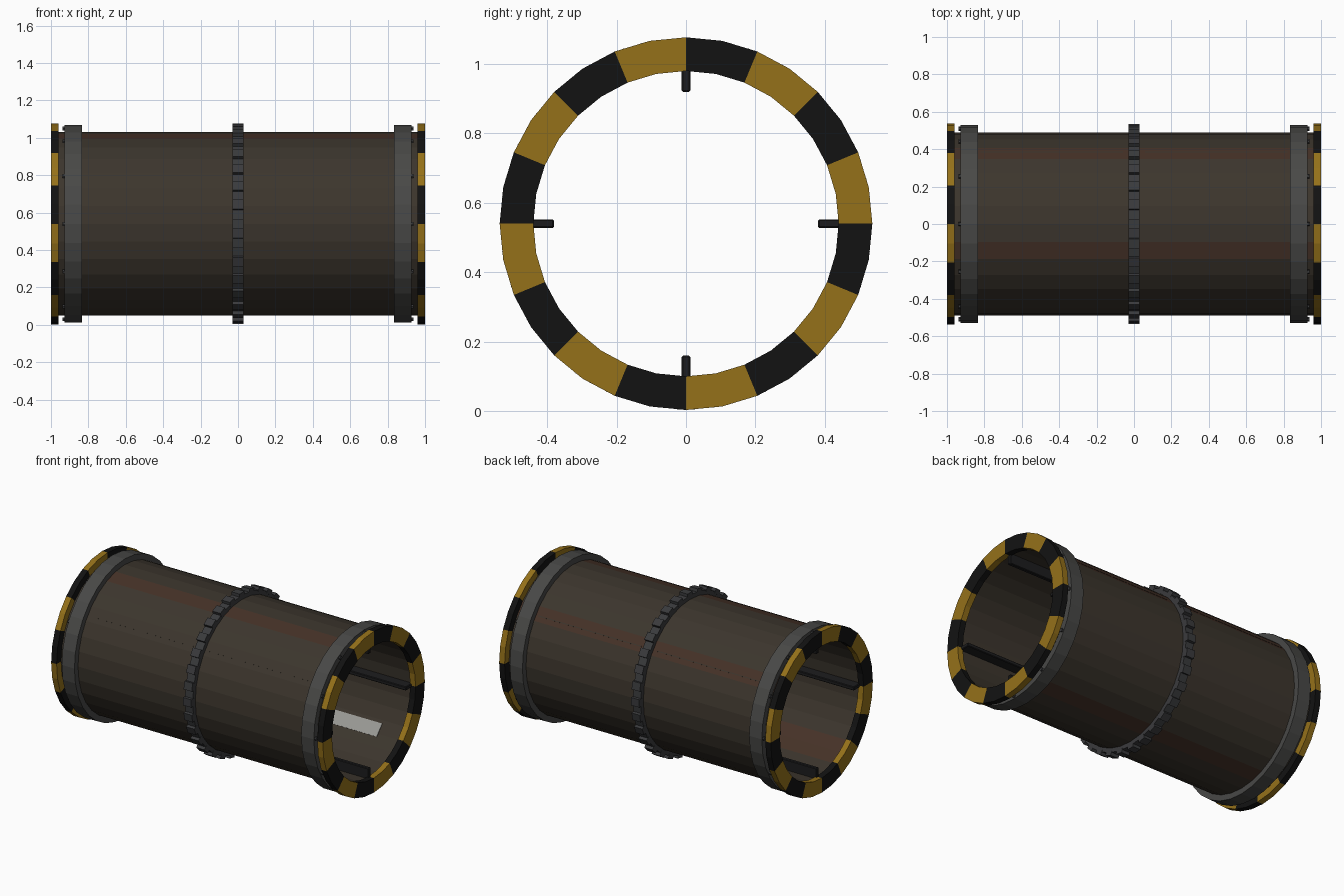
import bpy, bmesh
from math import cos, sin, pi, radians
from mathutils import Matrix, Vector

if "Cube" in bpy.data.objects:
    bpy.data.objects.remove(bpy.data.objects["Cube"])

CZ = 0.54      # height of the pipe axis
N = 32         # sides of every round part


def mat(name, r, g, b):
    m = bpy.data.materials.new(name)
    m.diffuse_color = (r, g, b, 1)
    m.use_nodes = True
    m.node_tree.nodes["Principled BSDF"].inputs["Base Color"].default_value = m.diffuse_color
    return m


SHELL = mat("shell_brown", 0.045, 0.036, 0.026)
RUST = mat("rust_brown", 0.060, 0.031, 0.020)
STEEL = mat("dark_steel", 0.065, 0.065, 0.062)
IRON = mat("band_iron", 0.042, 0.043, 0.046)
YELLOW = mat("hazard_yellow", 0.30, 0.165, 0.010)
BLACK = mat("hazard_black", 0.006, 0.006, 0.006)
RAIL = mat("rail_black", 0.012, 0.012, 0.013)
LIGHT = mat("light_panel", 0.32, 0.32, 0.30)


def finish(name, bm, mats):
    bmesh.ops.recalc_face_normals(bm, faces=bm.faces)
    me = bpy.data.meshes.new(name)
    bm.to_mesh(me)
    bm.free()
    for m in mats:
        me.materials.append(m)
    ob = bpy.data.objects.new(name, me)
    bpy.context.collection.objects.link(ob)
    return ob


def tube(name, x0, x1, r_in, r_out, mats, pick=lambda k, side: 0):
    """Hollow ring along x; pick(facet, side) chooses the material slot."""
    bm = bmesh.new()
    prof = [(x0, r_out), (x1, r_out), (x1, r_in), (x0, r_in)]
    rings = [[bm.verts.new((x, r * cos(2 * pi * k / N), CZ + r * sin(2 * pi * k / N)))
              for x, r in prof] for k in range(N)]
    for k in range(N):
        a, b = rings[k], rings[(k + 1) % N]
        for s in range(4):
            t = (s + 1) % 4
            f = bm.faces.new((a[s], a[t], b[t], b[s]))
            f.material_index = pick(k, s)
    return finish(name, bm, mats)


def add_box(bm, x, r, ang, sx, sr, st):
    """Box at radius r and angle ang: size along x, radially, tangentially."""
    m = (Matrix.Translation((0, 0, CZ)) @ Matrix.Rotation(ang, 4, 'X')
         @ Matrix.Translation((x, r, 0)) @ Matrix.Diagonal((sx, sr, st, 1)))
    bmesh.ops.create_cube(bm, size=1, matrix=m)


# main pipe wall with a few rusty staves
rusty = {(9, 0), (20, 2), (21, 2), (25, 0), (3, 0)}
tube("pipe_wall", -0.965, 0.965, 0.45, 0.49, [SHELL, RUST],
     lambda k, s: 1 if (k, s) in rusty else 0)

# end parts on both sides
for side, sg in (("left", -1), ("right", 1)):
    xa, xb = sorted((0.96 * sg, 1.0 * sg))
    tube(side + "_hazard_ring", xa, xb, 0.44, 0.537, [YELLOW, BLACK],
         lambda k, s: (k // 2) % 2)
    xa, xb = sorted((0.835 * sg, 0.928 * sg))
    tube(side + "_collar", xa, xb, 0.48, 0.528, [STEEL])
    # bolts on the collar face
    bm = bmesh.new()
    for i in range(12):
        a = 2 * pi * i / 12
        m = (Matrix.Translation((0.93 * sg, 0.51 * cos(a), CZ + 0.51 * sin(a)))
             @ Matrix.Rotation(pi / 2, 4, 'Y'))
        bmesh.ops.create_cone(bm, cap_ends=True, segments=6, radius1=0.012,
                              radius2=0.012, depth=0.016, matrix=m)
    finish(side + "_collar_bolts", bm, [IRON])

# toothed centre band
tube("centre_band", -0.029, 0.029, 0.48, 0.518, [IRON])
bm = bmesh.new()
for k in range(N):
    add_box(bm, 0, 0.519, 2 * pi * k / N, 0.06, 0.032, 0.052)
finish("centre_band_teeth", bm, [IRON])

# four inner rails
for i, name in enumerate(("back", "top", "front", "bottom")):
    bm = bmesh.new()
    add_box(bm, 0, 0.418, i * pi / 2, 1.94, 0.076, 0.025)
    bmesh.ops.bevel(bm, geom=bm.edges[:], offset=0.004, segments=1, affect='EDGES')
    finish(name + "_rail", bm, [RAIL])

# thin seam strips on the upper shoulders, one per half
for name, a in (("back", 38), ("front", 142)):
    bm = bmesh.new()
    for x in (-0.44, 0.44):
        add_box(bm, x, 0.486, radians(a), 0.76, 0.006, 0.006)
    finish(name + "_seam", bm, [SHELL])

# pale panel on the lower back inner wall
bm = bmesh.new()
for x in (0.43,):
    add_box(bm, x, 0.447, radians(-42), 0.76, 0.006, 0.088)
finish("inner_light_panel", bm, [LIGHT])
